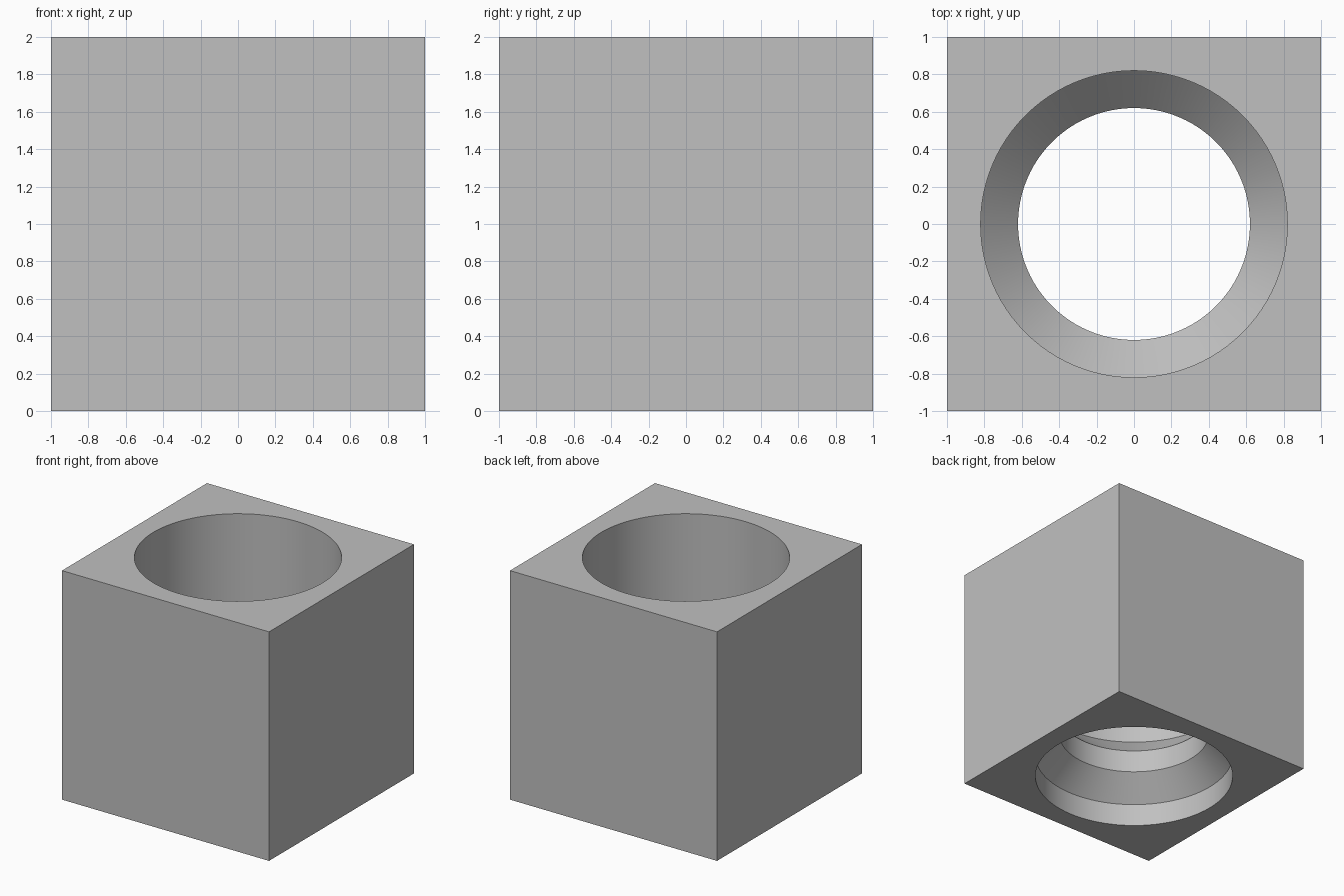
import bpy, bmesh, math

default = bpy.data.objects.get("Cube")
if default:
    bpy.data.objects.remove(default, do_unlink=True)

SEGMENTS = 96
WIDE, NARROW = 0.82, 0.62

# Single grey material
grey = bpy.data.materials.new("plain grey")
grey.use_nodes = True
colour = (0.53, 0.53, 0.53, 1)
grey.diffuse_color = colour
grey.node_tree.nodes["Principled BSDF"].inputs["Base Color"].default_value = colour


def add_object(name, bm):
    bmesh.ops.recalc_face_normals(bm, faces=bm.faces)
    mesh = bpy.data.meshes.new(name)
    bm.to_mesh(mesh)
    bm.free()
    mesh.materials.append(grey)
    obj = bpy.data.objects.new(name, mesh)
    bpy.context.collection.objects.link(obj)
    return obj


# Solid cube standing on the ground
bm = bmesh.new()
bmesh.ops.create_cube(bm, size=2)
bmesh.ops.translate(bm, verts=bm.verts, vec=(0, 0, 1))
block = add_object("bored_block", bm)

# Bore cutter: revolved (radius, height) profile with a tapered neck
profile = [(WIDE, -0.1), (WIDE, 0.2), (NARROW, 0.4),
           (NARROW, 0.6), (WIDE, 0.8), (WIDE, 2.1)]
bm = bmesh.new()
rings = []
for radius, height in profile:
    ring = []
    for i in range(SEGMENTS):
        a = math.tau * i / SEGMENTS
        ring.append(bm.verts.new((radius * math.cos(a), radius * math.sin(a), height)))
    rings.append(ring)
for low, high in zip(rings, rings[1:]):
    for i in range(SEGMENTS):
        j = (i + 1) % SEGMENTS
        bm.faces.new((low[i], low[j], high[j], high[i]))
bm.faces.new(rings[0])
bm.faces.new(rings[-1])
cutter = add_object("bore_cutter", bm)
cutter.hide_render = True

# Cut the bore through the block
cut = block.modifiers.new("bore", "BOOLEAN")
cut.operation = "DIFFERENCE"
cut.solver = "EXACT"
cut.object = cutter
bpy.ops.object.select_all(action="DESELECT")
block.select_set(True)
bpy.context.view_layer.objects.active = block
bpy.ops.object.modifier_apply(modifier=cut.name)
bpy.data.objects.remove(cutter, do_unlink=True)

# Smooth bore walls, crisp rims and corners
bpy.ops.object.shade_smooth_by_angle(angle=math.radians(30))
